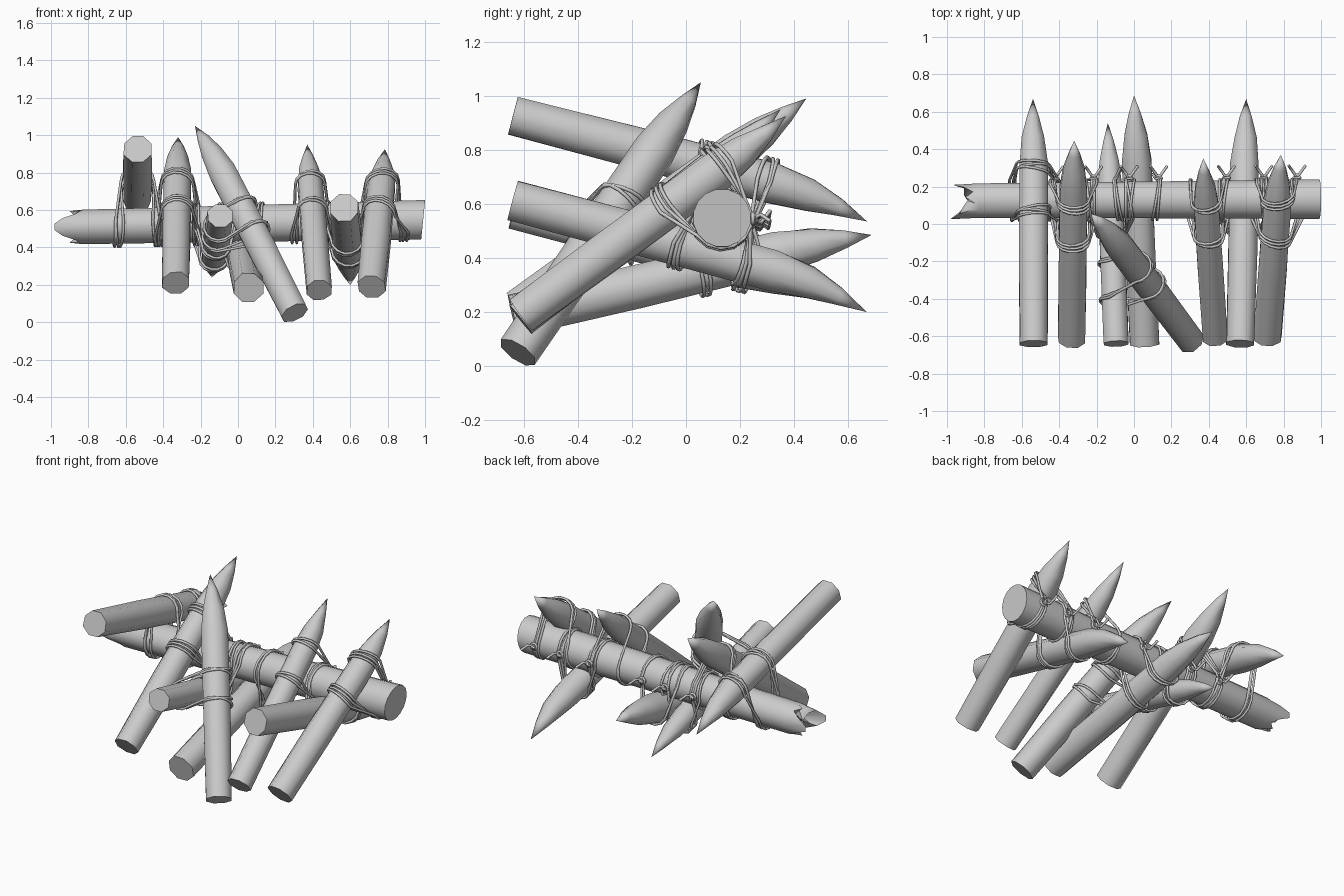
import bpy, bmesh, math, random
from mathutils import Vector as V
from mathutils.geometry import intersect_line_line

random.seed(4)
cube = bpy.data.objects.get("Cube")
if cube:
    bpy.data.objects.remove(cube, do_unlink=True)


def material(name, rgb):
    m = bpy.data.materials.new(name)
    m.use_nodes = True
    m.diffuse_color = (*rgb, 1)
    m.node_tree.nodes["Principled BSDF"].inputs["Base Color"].default_value = (*rgb, 1)
    return m


GREY = material("plain grey", (0.6, 0.6, 0.6))


def loft(name, rings, tip=None):
    """Skin a list of point rings; close the far end with a cap or a tip."""
    bm = bmesh.new()
    vs = [[bm.verts.new(p) for p in ring] for ring in rings]
    n = len(vs[0])
    for a, b in zip(vs, vs[1:]):
        for i in range(n):
            j = (i + 1) % n
            bm.faces.new((a[i], a[j], b[j], b[i]))
    bm.faces.new(vs[0][::-1])
    if tip is None:
        bm.faces.new(vs[-1])
    else:
        t = bm.verts.new(tip)
        for i in range(n):
            bm.faces.new((vs[-1][i], vs[-1][(i + 1) % n], t))
    bmesh.ops.recalc_face_normals(bm, faces=bm.faces)
    mesh = bpy.data.meshes.new(name)
    bm.to_mesh(mesh)
    bm.free()
    mesh.materials.append(GREY)
    ob = bpy.data.objects.new(name, mesh)
    bpy.context.collection.objects.link(ob)
    bpy.ops.object.select_all(action="DESELECT")
    ob.select_set(True)
    bpy.context.view_layer.objects.active = ob
    bpy.ops.object.shade_smooth_by_angle(angle=math.radians(55))
    return ob


def circle(c, a, b, r, n=8, wobble=0.0):
    pts = []
    for i in range(n):
        t = math.tau * (i + 0.5) / n
        k = r * (1 + random.uniform(-wobble, wobble))
        pts.append(c + (a * math.cos(t) + b * math.sin(t)) * k)
    return pts


def stake(name, butt, tip, r, bend=(0, 0, 0), point=0.36):
    """Round pole with a sharpened end; bend shifts only the point."""
    butt, tip, bend = V(butt), V(tip), V(bend)
    end = tip - bend
    d = (end - butt).normalized()
    a = d.cross(V((0, 0, 1))).normalized()
    b = d.cross(a)
    length = (end - butt).length
    rings = [circle(butt, a, b, r, wobble=0.05),
             circle(butt + d * length * 0.35, a, b, r * 1.04, wobble=0.02)]
    for back, size, shift in ((1, 1.02, 0), (0.6, 0.8, 0.15), (0.28, 0.43, 0.5)):
        c = butt + d * (length - point * back) + bend * shift
        rings.append(circle(c, a, b, r * size, wobble=0.04))
    loft(name, rings, tip)
    return butt, end, r


def rope(name, pts, closed=True, r=0.0075):
    cu = bpy.data.curves.new(name, "CURVE")
    cu.dimensions = "3D"
    cu.bevel_depth = r
    cu.bevel_resolution = 1
    cu.use_fill_caps = True
    sp = cu.splines.new("POLY")
    sp.points.add(len(pts) - 1)
    for p, q in zip(sp.points, pts):
        p.co = (*q, 1)
    sp.use_cyclic_u = closed
    sp.use_smooth = True
    cu.materials.append(GREY)
    bpy.context.collection.objects.link(bpy.data.objects.new(name, cu))


def lash(name, one, two, strands=3, knot=True):
    """Square lashing: over pole one, behind pole two, on both sides."""
    p1, p2 = intersect_line_line(one[0], one[1], two[0], two[1])
    n = (p1 - p2).normalized()
    u1 = (one[1] - one[0]).normalized()
    u2 = (two[1] - two[0]).normalized()
    v1, v2 = n.cross(u1), n.cross(u2)
    v1 *= 1 if v1.dot(u2) > 0 else -1
    v2 *= 1 if v2.dot(u1) > 0 else -1
    r1, r2 = one[2] * 1.04 + 0.006, two[2] * 1.04 + 0.006
    steps = [math.pi * i / 7 for i in range(8)]
    for k in range(strands):
        a = two[2] + 0.005 + 0.02 * k
        b = one[2] + 0.015 + 0.016 * k
        tilt = random.uniform(-0.02, 0.02)
        pts = []
        for s in (1, -1):
            pts += [p1 + u1 * (s * a + tilt * math.cos(t))
                    + (n * math.sin(t) - v1 * s * math.cos(t)) * r1 for t in steps]
            pts += [p2 + u2 * (s * b + tilt * math.cos(t))
                    + (v2 * s * math.cos(t) - n * math.sin(t)) * r2 for t in steps]
        rope(f"{name}_strand_{k + 1}", pts)
    if knot:
        # Knot with two loose ends behind the beam
        c = p2 + u2 * (one[2] + 0.03) + V((0, two[2] + 0.015, 0))
        x, y, z = V((1, 0, 0)), V((0, 1, 0)), V((0, 0, 1))
        rope(name + "_knot_ring", circle(c, x, z, 0.02))
        rope(name + "_knot_wrap", circle(c, y, (x + z).normalized(), 0.016))
        for s in (1, -1):
            rope(f"{name}_loose_end_{'a' if s > 0 else 'b'}",
                 [c, c + V((0.02 * s, 0.03, 0.015 * s)),
                  c + V((0.045 * s, 0.065, 0.01 - 0.02 * s))], closed=False)


# Horizontal beam with a splintered left end
X, Y, Z = V((1, 0, 0)), V((0, 1, 0)), V((0, 0, 1))
beam = (V((-0.83, 0.125, 0.51)), V((0.99, 0.133, 0.548)), 0.1)
right = circle(beam[1], Y, Z, 0.108, 16)
for p in right:
    p.x = 0.99 + (p.z - 0.548) * 0.1
middle = circle(beam[0].lerp(beam[1], 0.5), Y, Z, 0.1, 16)
shoulder = circle(beam[0], Y, Z, 0.094, 16)
splinter = circle(beam[0], Y, Z, 0.086, 16)
for i, p in enumerate(splinter):
    height = 1 - abs(p.z - 0.51) / 0.09
    p.x -= 0.03 + 0.09 * height + (0.035 if i % 3 == 0 else random.uniform(-0.02, 0.01))
    if p.y < 0.06 and height > 0.7:
        p.x = -1.0 + (1 - height) * 0.1
        p.y -= 0.015
core = circle(beam[0] - X * 0.03, Y, Z, 0.05, 16)
for i, p in enumerate(core):
    p.x -= 0.05 * (i % 4 == 1)
loft("beam", [right, middle, shoulder, splinter, core], beam[0] - X * 0.06)

# Sharpened stakes: butt, tip, radius, shift of the point
high = stake("high_stake", (-0.535, -0.64, 0.927), (-0.54, 0.67, 0.535), 0.08, (0, 0, -0.05))
right_rise = stake("right_rising_stake", (-0.333, -0.62, 0.21), (-0.32, 0.445, 0.99), 0.077,
                   (0, 0, 0.01), 0.32)
leaning = stake("leaning_stake", (0.305, -0.62, 0.05), (-0.23, 0.055, 1.05), 0.079,
                (-0.02, 0.0, 0.0), 0.33)
short = stake("short_stake", (-0.095, -0.64, 0.57), (-0.14, 0.54, 0.24), 0.07, (0, 0, -0.03))
low = stake("low_stake", (0.055, -0.64, 0.185), (0, 0.687, 0.485), 0.083, (0, 0, -0.015))
left_rise = stake("left_rising_stake", (0.433, -0.61, 0.17), (0.37, 0.35, 0.95), 0.07,
                  (0, 0, 0.02), 0.32)
falling = stake("falling_stake", (0.57, -0.64, 0.615), (0.6, 0.668, 0.2), 0.08, (0, 0, -0.06))
outer = stake("outer_left_stake", (0.715, -0.61, 0.19), (0.785, 0.37, 0.925), 0.078,
              (0, 0, 0.02), 0.32)

# Rope lashings
for label, pole in (("high", high), ("right_rise", right_rise), ("short", short),
                    ("low", low), ("left_rise", left_rise), ("falling", falling),
                    ("outer", outer)):
    lash(label + "_lashing", pole, beam, 2 if pole in (left_rise, low) else 3)
lash("leaning_lashing", leaning, short, 2, knot=False)
